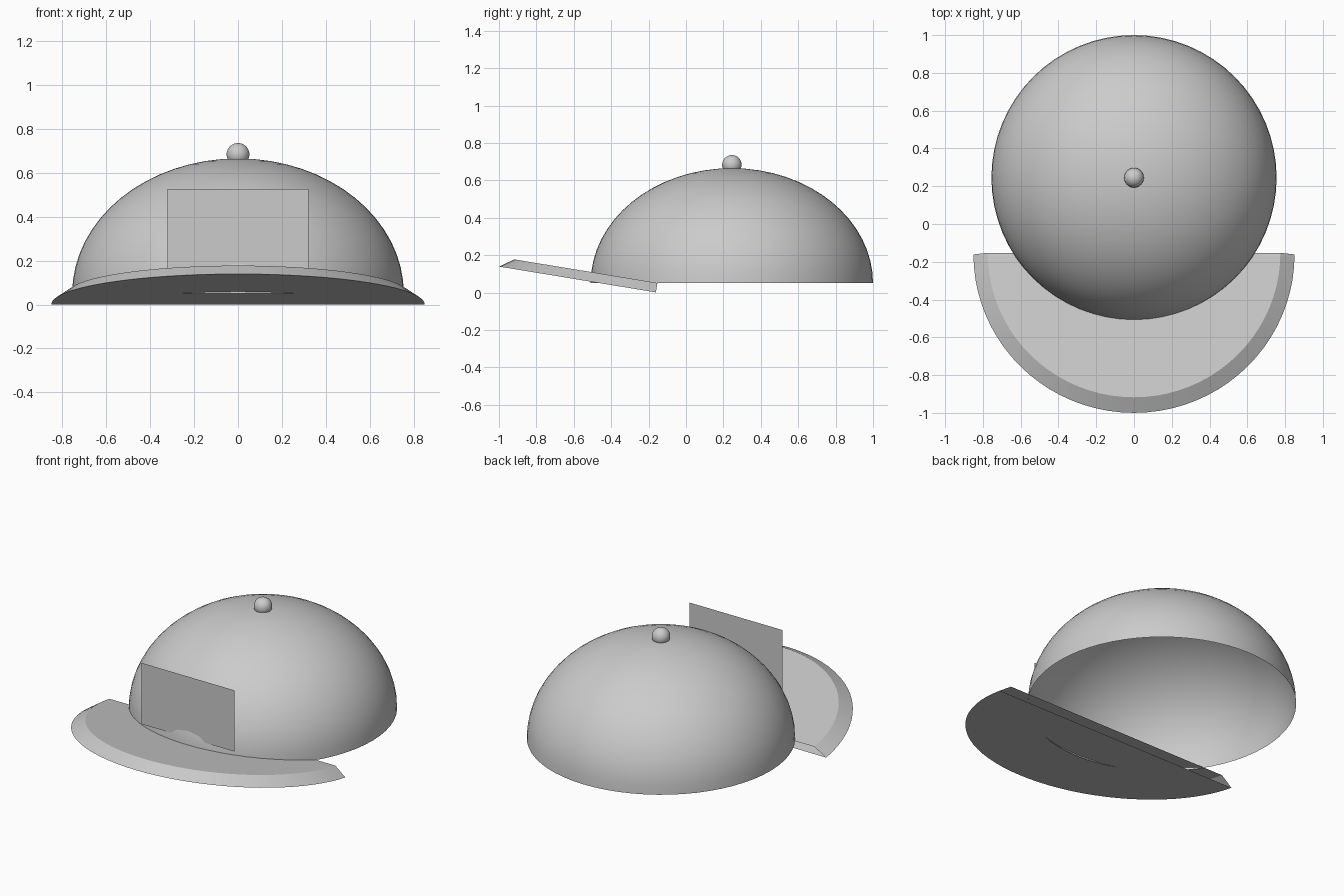
import bpy, bmesh, math
from mathutils import Matrix

if "Cube" in bpy.data.objects:
    bpy.data.objects.remove(bpy.data.objects["Cube"])

CENTRE_Y = 0.245


def make_object(name, bm, smooth=True):
    mesh = bpy.data.meshes.new(name)
    bm.to_mesh(mesh)
    bm.free()
    obj = bpy.data.objects.new(name, mesh)
    bpy.context.collection.objects.link(obj)
    if smooth:
        bpy.ops.object.select_all(action='DESELECT')
        obj.select_set(True)
        bpy.context.view_layer.objects.active = obj
        bpy.ops.object.shade_smooth_by_angle(angle=math.radians(30))
    return obj


# Crown: open, flattened half sphere
bm = bmesh.new()
bmesh.ops.create_uvsphere(bm, u_segments=64, v_segments=32, radius=1)
lower = [v for v in bm.verts if v.co.z < -0.001]
bmesh.ops.delete(bm, geom=lower, context='VERTS')
bmesh.ops.scale(bm, vec=(0.755, 0.755, 0.615), verts=bm.verts)
crown = make_object("crown", bm)
crown.location = (0, CENTRE_Y, 0.05)

# Button on top of the crown
bm = bmesh.new()
bmesh.ops.create_uvsphere(bm, u_segments=32, v_segments=16, radius=0.052)
button = make_object("top_button", bm)
button.location = (0, CENTRE_Y, 0.683)

# Brim: tilted half disc with a sloping rim, open along its straight back
bm = bmesh.new()
STEPS = 40


def half_circle(radius, z):
    angles = [math.pi + math.pi * i / STEPS for i in range(STEPS + 1)]
    return [bm.verts.new((radius * math.cos(a), radius * math.sin(a), z)) for a in angles]


under = half_circle(0.85, 0)
upper = half_circle(0.775, 0.051)
bm.faces.new(upper)
bm.faces.new(under[::-1])
for i in range(STEPS):
    bm.faces.new((under[i], under[i + 1], upper[i + 1], upper[i]))
bmesh.ops.transform(bm, matrix=Matrix.Rotation(-0.163, 4, 'X'), verts=bm.verts)
brim = make_object("brim", bm)
brim.location = (0, -0.161, 0.001)

# Front panel: a single upright rectangle touching the crown
bm = bmesh.new()
bmesh.ops.create_grid(bm, x_segments=1, y_segments=1, size=0.5)
bmesh.ops.scale(bm, vec=(0.64, 0.38, 1), verts=bm.verts)
bmesh.ops.rotate(bm, matrix=Matrix.Rotation(math.pi / 2, 3, 'X'), verts=bm.verts)
panel = make_object("front_panel", bm, smooth=False)
panel.location = (0, -0.49, 0.335)
